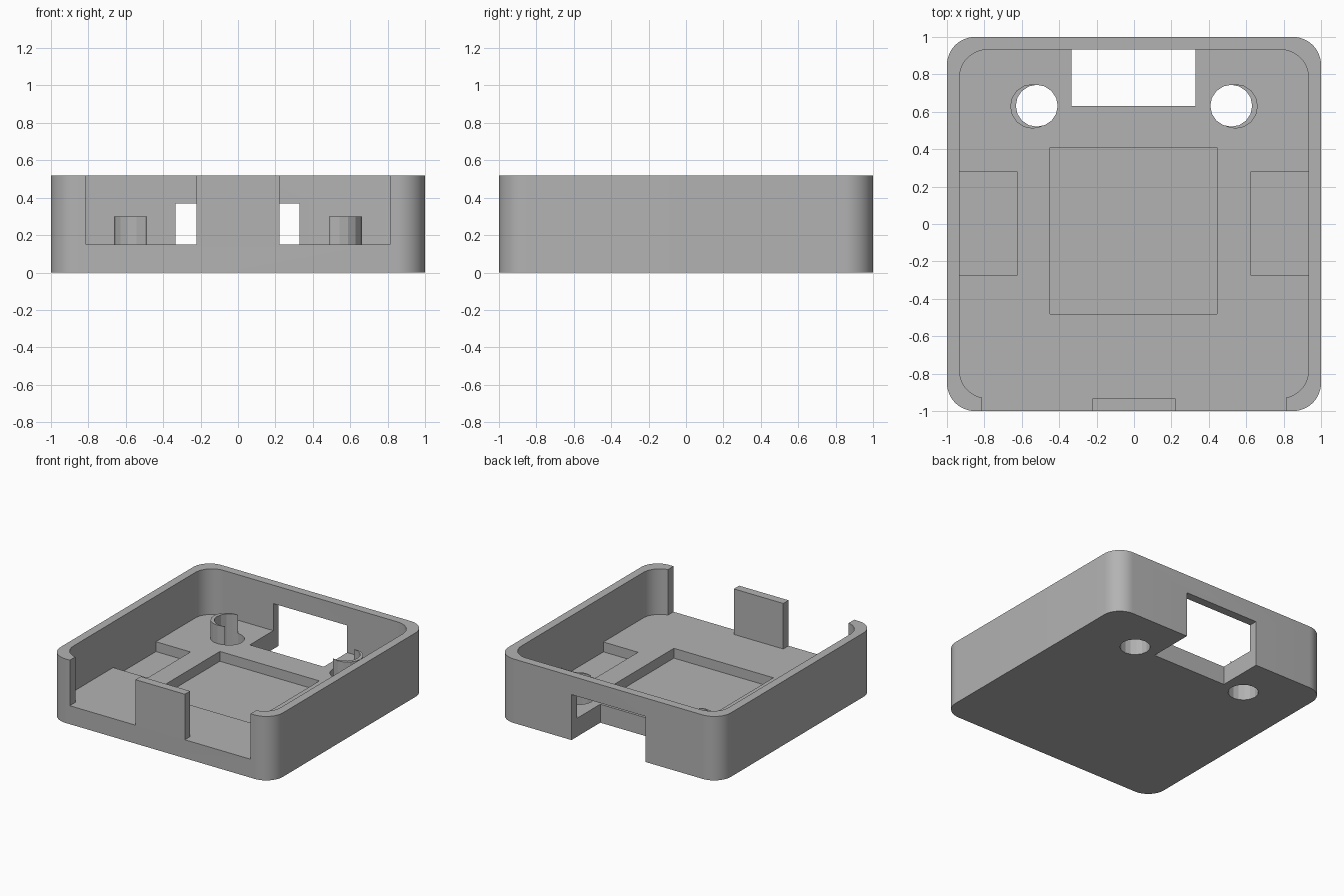
import bpy, bmesh, math

if "Cube" in bpy.data.objects:
    bpy.data.objects.remove(bpy.data.objects["Cube"])

grey = bpy.data.materials.new("matte_grey")
grey.use_nodes = True
COLOUR = (0.45, 0.45, 0.45, 1)
grey.diffuse_color = COLOUR
grey.node_tree.nodes["Principled BSDF"].inputs["Base Color"].default_value = COLOUR

HEIGHT, FLOOR = 0.52, 0.15
WALL_X, WALL_Y = 0.933, 0.932
POCKET = 0.08


def prism(name, outline, z0, z1):
    """Extrude a flat outline from z0 up to z1."""
    bm = bmesh.new()
    face = bm.faces.new([bm.verts.new((x, y, z0)) for x, y in outline])
    top = bmesh.ops.extrude_face_region(bm, geom=[face])["geom"]
    bmesh.ops.translate(bm, vec=(0, 0, z1 - z0),
                        verts=[v for v in top if isinstance(v, bmesh.types.BMVert)])
    bmesh.ops.recalc_face_normals(bm, faces=bm.faces)
    mesh = bpy.data.meshes.new(name)
    bm.to_mesh(mesh)
    bm.free()
    mesh.materials.append(grey)
    obj = bpy.data.objects.new(name, mesh)
    bpy.context.collection.objects.link(obj)
    return obj


def rounded(hx, hy, r, steps=12):
    pts = []
    for i, (sx, sy) in enumerate([(1, 1), (-1, 1), (-1, -1), (1, -1)]):
        for k in range(steps + 1):
            a = (i + k / steps) * math.pi / 2
            pts.append((sx * (hx - r) + r * math.cos(a), sy * (hy - r) + r * math.sin(a)))
    return pts


def rect(x0, x1, y0, y1):
    return [(x0, y0), (x1, y0), (x1, y1), (x0, y1)]


def circle(x, y, r, n=16):
    return [(x + r * math.cos(2 * math.pi * k / n), y + r * math.sin(2 * math.pi * k / n))
            for k in range(n)]


def cut(obj, outline, z0, z1):
    """Subtract a prism from an object."""
    cutter = prism("cutter", outline, z0, z1)
    cutter.hide_render = True
    mod = obj.modifiers.new("cut", "BOOLEAN")
    mod.operation, mod.solver, mod.object = "DIFFERENCE", "EXACT", cutter
    bpy.context.view_layer.objects.active = obj
    bpy.ops.object.modifier_apply(modifier=mod.name)
    bpy.data.objects.remove(cutter)


def smooth(obj):
    bpy.ops.object.select_all(action="DESELECT")
    obj.select_set(True)
    bpy.context.view_layer.objects.active = obj
    bpy.ops.object.shade_smooth_by_angle(angle=math.radians(20))


# Tray with rounded corners and a hollow inside
tray = prism("tray", rounded(1, 1, 0.15), 0, HEIGHT)
cut(tray, rounded(WALL_X, WALL_Y, 0.15), FLOOR, 1)

# Square pocket in the floor
cut(tray, rect(-0.45, 0.445, -0.48, 0.41), FLOOR - POCKET, 0.3)

# Slot through the back wall and floor
cut(tray, rect(-0.335, 0.33, 0.63, 1.2), -0.2, 0.37)

for side in (-1, 1):
    # Side pockets, front wall openings and floor holes
    xs = sorted((side * 0.622, side * WALL_X))
    cut(tray, rect(*xs, -0.272, 0.278), FLOOR - POCKET, 0.3)
    xs = sorted((side * 0.222, side * 0.813))
    cut(tray, rect(*xs, -1.2, -0.8), FLOOR, 1)
    hole = circle(side * 0.52, 0.632, 0.112)
    cut(tray, hole, -0.2, 0.4)

    # Crescent post around each hole
    post = prism("left_post" if side > 0 else "right_post",
                 circle(side * 0.543, 0.629, 0.119), FLOOR, 0.3)
    cut(post, hole, 0, 0.5)

smooth(tray)
